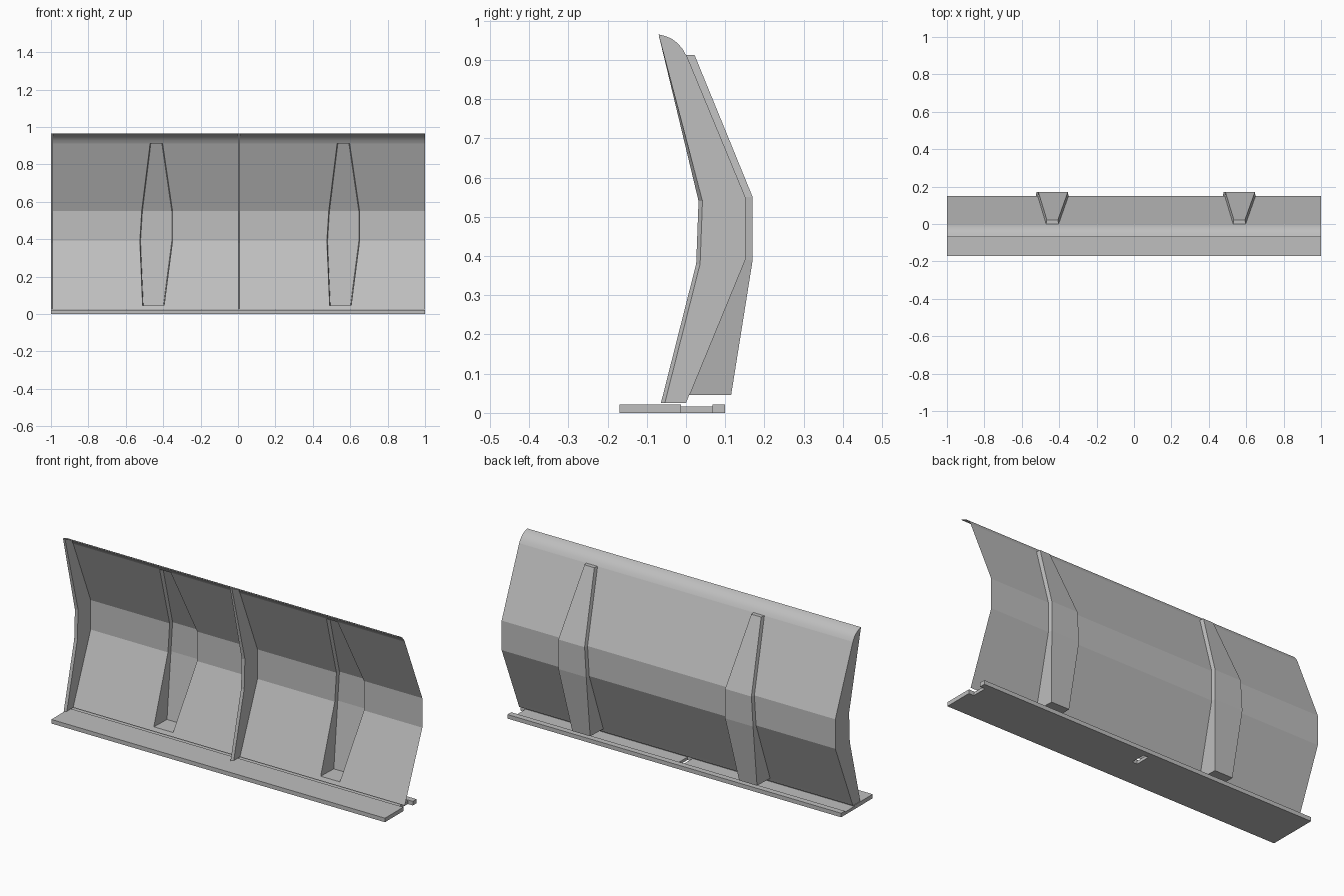
import bpy

cube = bpy.data.objects.get("Cube")
if cube:
    bpy.data.objects.remove(cube, do_unlink=True)

# Single plain grey
grey = bpy.data.materials.new("steel_grey")
grey.use_nodes = True
colour = (0.52, 0.52, 0.52, 1)
grey.diffuse_color = colour
grey.node_tree.nodes["Principled BSDF"].inputs["Base Color"].default_value = colour


def make(name, verts, faces):
    mesh = bpy.data.meshes.new(name)
    mesh.from_pydata(verts, [], faces)
    mesh.materials.append(grey)
    obj = bpy.data.objects.new(name, mesh)
    bpy.context.collection.objects.link(obj)
    return obj


def loft(name, a, b):
    """Solid joining two matching outlines."""
    n = len(a)
    sides = [(i, (i + 1) % n, n + (i + 1) % n, n + i) for i in range(n)]
    return make(name, a + b, [tuple(range(n))[::-1], tuple(range(n, 2 * n))] + sides)


def bar(name, x0, x1, y0, y1, z0, z1):
    ring = [(y0, z0), (y1, z0), (y1, z1), (y0, z1)]
    return loft(name, [(x0, y, z) for y, z in ring], [(x1, y, z) for y, z in ring])


# Sheet profile (y, z), bent twice and curled forward at the top
sheet = [(0, .025), (.008, .045), (.15, .39), (.15, .55), (0, .912),
         (-.009, .928), (-.022, .943), (-.037, .954), (-.054, .961), (-.07, .965)]
# Free front edge of the end plate
front_edge = [(-.07, .965), (.032, .54), (.026, .38), (-.064, .025)]
# Rib: left x, right x and depth of its back wall for sheet rows 1 to 4
rib = [(.49, .605, .115), (.475, .65, .17), (.485, .65, .17), (.53, .597, .022)]


def segment(side, x0):
    # Bent sheet with an opening for the hollow rib
    verts, faces = [], []
    for i, (y, z) in enumerate(sheet):
        left, right, _ = rib[min(max(i - 1, 0), 3)]
        verts += [(x0 + x, y, z) for x in (0, left, right, 1)]
    for i in range(len(sheet) - 1):
        for c in range(3):
            if c != 1 or not 1 <= i < 4:
                k = 4 * i + c
                faces.append((k, k + 1, k + 5, k + 4))
    panel = make(side + "_bent_sheet", verts, faces)
    for p in panel.data.polygons:
        p.use_smooth = p.index >= len(faces) - 15

    # Hollow rib, open toward the front
    verts, faces = [], []
    for (left, right, depth), (y, z) in zip(rib, sheet[1:5]):
        verts += [(x0 + left, y, z), (x0 + left + .004, depth, z),
                  (x0 + right - .004, depth, z), (x0 + right, y, z)]
    for i in range(3):
        for c in range(3):
            k = 4 * i + c
            faces.append((k, k + 1, k + 5, k + 4))
    faces += [(3, 2, 1, 0), (12, 13, 14, 15)]
    make(side + "_hollow_rib", verts, faces)

    # End plate with a slanted front edge
    outer = sheet + front_edge[1:]
    inner = sheet + [(y + .01, z) for y, z in front_edge[1:]]
    loft(side + "_end_plate", [(x0, y, z) for y, z in outer],
         [(x0 + .012, y, z) for y, z in inner])

    # Foot: front slab, sunken strip short of the joint, rear lip
    x1 = x0 + 1
    bar(side + "_foot_slab", x0, x1, -.17, -.013, 0, .022)
    bar(side + "_foot_strip", x0, x1 - .03, -.013, .068, 0, .016)
    bar(side + "_foot_lip", x0, x1, .068, .1, 0, .022)


segment("right", -1)
segment("left", 0)
